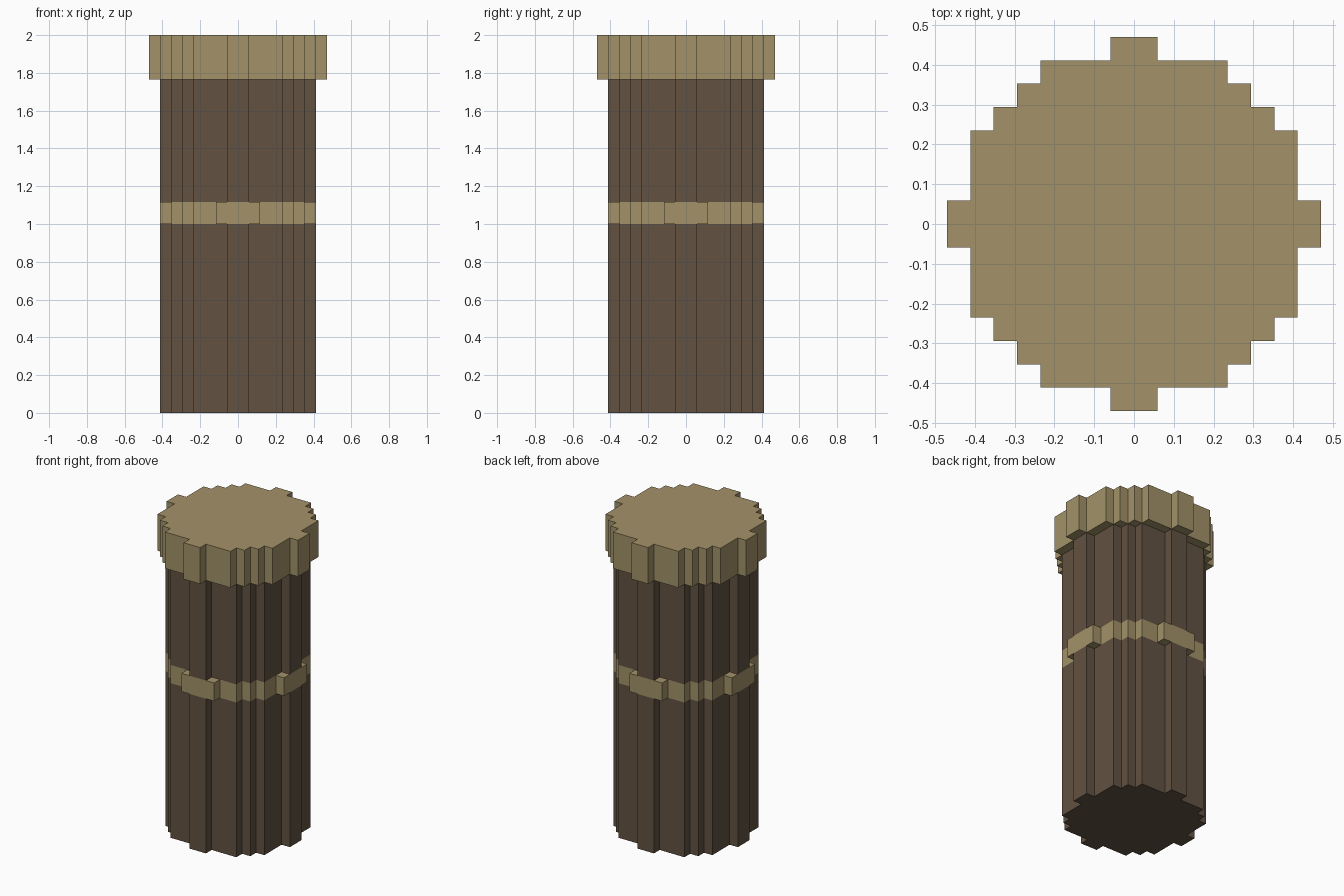
import bpy, bmesh

if "Cube" in bpy.data.objects:
    bpy.data.objects.remove(bpy.data.objects["Cube"])

U = 2 / 34  # one block unit


def material(name, rgb):
    m = bpy.data.materials.new(name)
    m.diffuse_color = (*rgb, 1)
    m.use_nodes = True
    m.node_tree.nodes["Principled BSDF"].inputs["Base Color"].default_value = m.diffuse_color
    return m


BARK = material("dark brown", (0.122, 0.084, 0.054))
TAN = material("tan", (0.366, 0.287, 0.138))


def prism(name, quarter, z0, z1, mat, bottom=True, top=True):
    """Extrude a stepped round outline, given as one quarter turned four times."""
    outline, pts = [], quarter
    for _ in range(4):
        outline += pts
        pts = [(-y, x) for x, y in pts]
    bm = bmesh.new()
    lo = [bm.verts.new((x * U, y * U, z0 * U)) for x, y in outline]
    hi = [bm.verts.new((x * U, y * U, z1 * U)) for x, y in outline]
    n = len(outline)
    for i in range(n):
        j = (i + 1) % n
        bm.faces.new((lo[i], lo[j], hi[j], hi[i]))
    if bottom:
        bm.faces.new(lo[::-1])
    if top:
        bm.faces.new(hi)
    mesh = bpy.data.meshes.new(name)
    bm.to_mesh(mesh)
    bm.free()
    mesh.materials.append(mat)
    bpy.context.collection.objects.link(bpy.data.objects.new(name, mesh))


# Stepped quarter outlines, in block units
steps = [(6, 4), (5, 4), (5, 5), (4, 5), (4, 6)]
shaft = [(7, 1), (6, 1)] + steps + [(1, 6), (1, 7)]
band = [(7, 2), (6, 2)] + steps + [(2, 6), (2, 7)]
cap = [(8, 1), (7, 1), (7, 4), (6, 4), (6, 5), (5, 5),
       (5, 6), (4, 6), (4, 7), (1, 7), (1, 8)]

# Post: two shaft lengths with a band between, and a wider cap on top
prism("lower_shaft", shaft, 0, 17, BARK, top=False)
prism("middle_band", band, 17, 19, TAN)
prism("upper_shaft", shaft, 19, 30, BARK, bottom=False, top=False)
prism("top_cap", cap, 30, 34, TAN)
